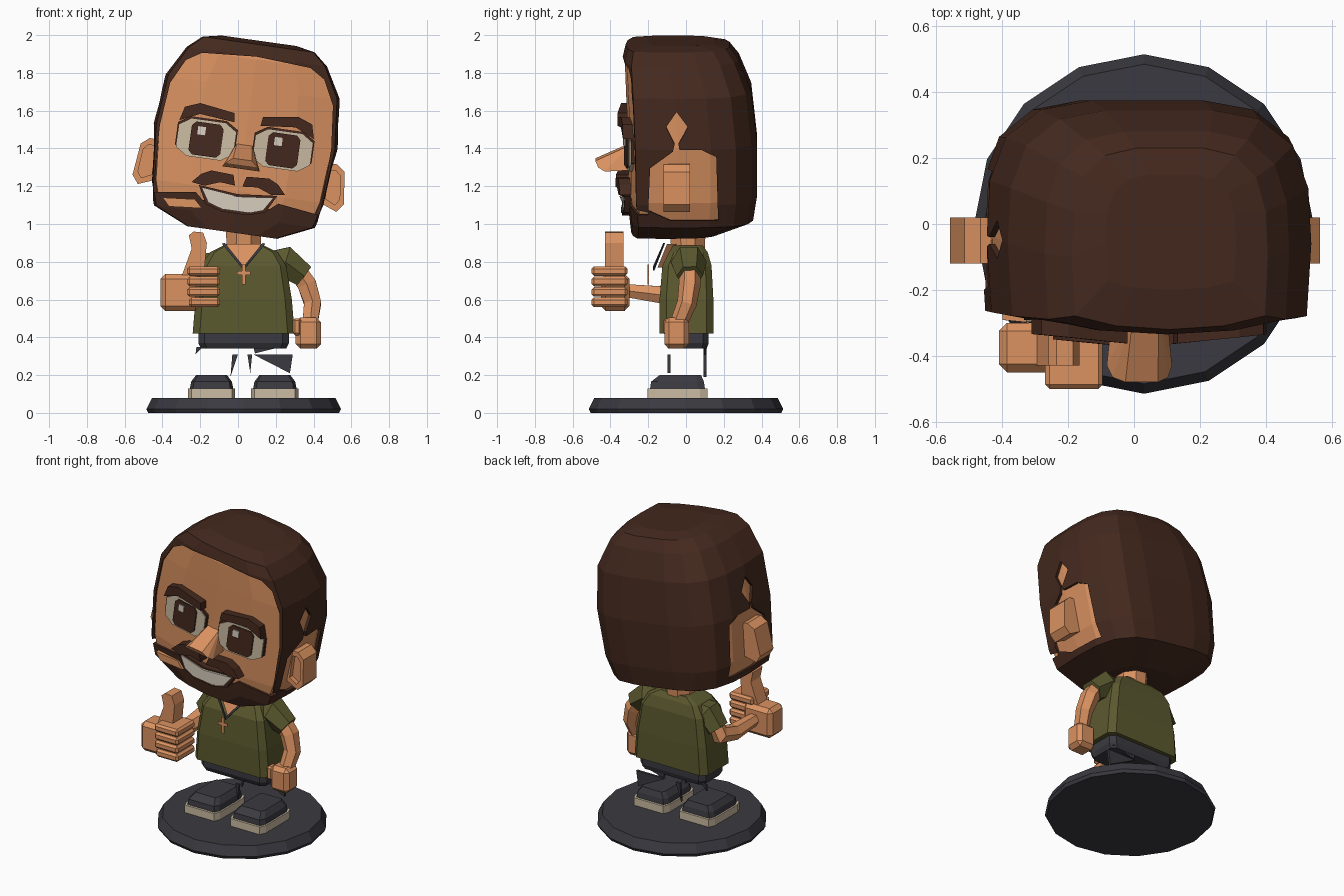
import bpy, bmesh, math
from mathutils import Vector, Matrix

if "Cube" in bpy.data.objects:
    bpy.data.objects.remove(bpy.data.objects["Cube"])


def material(name, rgb):
    m = bpy.data.materials.new(name)
    m.use_nodes = True
    m.diffuse_color = (*rgb, 1)
    m.node_tree.nodes["Principled BSDF"].inputs["Base Color"].default_value = (*rgb, 1)
    return m


HAIR = material("dark brown hair", (.058, .022, .013))
SKIN = material("warm skin", (.71, .29, .12))
SHIRT = material("olive cloth", (.105, .1, .028))
DARK = material("charcoal", (.042, .042, .052))
CREAM = material("cream", (.6, .5, .36))
WHITE = material("tooth white", (.7, .62, .53))


def finish(bm, name, mat):
    bmesh.ops.recalc_face_normals(bm, faces=bm.faces)
    me = bpy.data.meshes.new(name)
    bm.to_mesh(me)
    bm.free()
    me.materials.append(mat)
    ob = bpy.data.objects.new(name, me)
    bpy.context.scene.collection.objects.link(ob)
    return ob


def rings(name, loops, mat):
    """Closed skin through equal-length loops of points."""
    bm = bmesh.new()
    vs = [[bm.verts.new(p) for p in loop] for loop in loops]
    n = len(vs[0])
    for a, b in zip(vs, vs[1:]):
        for i in range(n):
            bm.faces.new((a[i], a[(i + 1) % n], b[(i + 1) % n], b[i]))
    bm.faces.new(vs[0])
    bm.faces.new(vs[-1])
    return finish(bm, name, mat)


def loft(name, half, levels, mat, cx=0, scale=1):
    """half: right half outline in unit size; levels: (z, half width, y front, y back)."""
    outline = half + [(-x, y) for x, y in reversed(half) if x > 0]
    loops = []
    for z, hx, y0, y1 in levels:
        mid, hy = (y0 + y1) / 2, (y1 - y0) / 2 * scale
        loops.append([(cx + x * hx * scale, mid + y * hy, z * scale) for x, y in outline])
    return rings(name, loops, mat)


def prism(name, pts, lo, hi, mat, axis="y"):
    def at(t):
        return [(a, t, b) if axis == "y" else (t, a, b) for a, b in pts]
    return rings(name, [at(lo), at(hi)], mat)


def hull(name, pts, mat):
    bm = bmesh.new()
    bmesh.ops.convex_hull(bm, input=[bm.verts.new(p) for p in pts])
    return finish(bm, name, mat)


def box(name, lo, hi, mat, bevel=0):
    bm = bmesh.new()
    bmesh.ops.create_cube(bm, size=1)
    for v in bm.verts:
        v.co = [l + (c + .5) * (h - l) for c, l, h in zip(v.co, lo, hi)]
    if bevel:
        bmesh.ops.bevel(bm, geom=bm.edges[:], offset=bevel, segments=1, affect="EDGES")
    return finish(bm, name, mat)


def limb(name, path, radii, mat, side=(0, 1, 0), sides=6):
    """Tapered tube along a path; side is a direction across the bend."""
    path, loops = [Vector(p) for p in path], []
    for i, (p, r) in enumerate(zip(path, radii)):
        along = path[min(i + 1, len(path) - 1)] - path[max(i - 1, 0)]
        u = along.cross(Vector(side)).normalized()
        v = along.cross(u).normalized()
        loops.append([p + (u * math.cos(t) + v * math.sin(t)) * r
                      for t in (2 * math.pi * (k + .5) / sides for k in range(sides))])
    return rings(name, loops, mat)


def mirrored(pts, s):
    return [(x * s, z) for x, z in pts]


# ---- head, built upright and tilted at the end
head = []
HEAD_OUTLINE = [(0, -1), (.55, -.96), (.97, -.85), (1, -.2), (.98, .3),
                (.88, .68), (.66, .92), (.35, 1), (0, 1)]
HEAD_LEVELS = [(-.51, .24, -.29, .16), (-.425, .43, -.3, .355), (-.30, .468, -.315, .375),
               (0, .492, -.32, .375), (.27, .465, -.33, .345), (.43, .375, -.335, .28),
               (.495, .3, -.32, .23), (.515, .2, -.2, .15)]
head.append(loft("face", HEAD_OUTLINE, HEAD_LEVELS, SKIN, scale=.965))
hair = loft("hair_and_beard", HEAD_OUTLINE, HEAD_LEVELS, HAIR)
head.append(hair)

# openings for the face and the ears
face_half = [(0, -.36), (.18, -.36), (.22, -.325), (.445, -.355), (.458, 0),
             (.435, .23), (.37, .36), (.29, .41), (0, .43)]
face_cut = prism("face_cutter", face_half + [(-x, z) for x, z in reversed(face_half) if x > 0],
                 -1, -.2, HAIR)
ear_cut = prism("ear_cutter", [(-.2, -.33), (-.08, -.385), (.17, -.385), (.16, -.04), (.08, 0),
                               (-.035, 0), (-.04, .03), (.01, .12), (-.05, .2), (-.105, .12),
                               (-.06, .03), (-.07, -.01), (-.19, -.1)], -1, 1, HAIR, "x")
for cutter in (face_cut, ear_cut):
    cutter.hide_render = True
    mod = hair.modifiers.new("cut", "BOOLEAN")
    mod.operation, mod.solver, mod.object = "DIFFERENCE", "EXACT", cutter
bpy.context.view_layer.update()
cut_mesh = bpy.data.meshes.new_from_object(
    hair.evaluated_get(bpy.context.evaluated_depsgraph_get()))
hair.modifiers.clear()
hair.data = cut_mesh
for cutter in (face_cut, ear_cut):
    bpy.data.objects.remove(cutter)


def feature(name, pts, front, mat):
    """Raised plate that follows the bow of the face."""
    ob = prism(name, pts, -.26, front, mat)
    for v in ob.data.vertices:
        v.co.y += .1 * abs(v.co.x)
    head.append(ob)


def octagon(cx, cz, w, h, k=.6):
    return [(cx + x * w, cz + z * h) for x, z in
            ((-1, -k), (-k, -1), (k, -1), (1, -k), (1, k), (k, 1), (-k, 1), (-1, k))]


for s, side in ((1, "left"), (-1, "right")):
    ex, ez = .205 * s, -.042
    feature(side + "_lash", octagon(ex, ez + .012, .16, .1), -.327, HAIR)
    feature(side + "_eye", octagon(ex, ez, .152, .1), -.333, CREAM)
    feature(side + "_iris", octagon(ex, ez, .085, .088, .75), -.341, HAIR)
    feature(side + "_glint", octagon(ex - .03, .001, .021, .022, .9), -.348, WHITE)
    brow = [(.36, .04), (.34, .115), (.262, .145), (.077, .118), (.07, .07), (.255, .088)]
    feature(side + "_brow", mirrored(brow, s), -.37, HAIR)
    tache = [(.25, -.275), (.205, -.225), (.155, -.2), (.035, -.207), (.02, -.262),
             (.1, -.255), (.18, -.285)]
    feature(side + "_moustache", mirrored(tache, s), -.375, HAIR)
    # ear with a sunken front
    ear = [(.44, -.08), (.5, -.075), (.545, -.11), (.565, -.28), (.53, -.325), (.44, -.29)]
    inner = [(.5 + (x - .5) * .6, -.2 + (z + .2) * .72) for x, z in ear]
    head.append(rings(side + "_ear", [[(x * s, y, z) for x, z in pts] for pts, y in
                      ((ear, .02), (ear, -.12), (inner, -.12), (inner, -.09))], SKIN))

feature("mouth", [(-.21, -.285), (0, -.305), (.21, -.285), (.16, -.38),
                  (.07, -.408), (-.07, -.408), (-.16, -.38)], -.345, HAIR)
feature("teeth", [(-.19, -.298), (0, -.318), (.19, -.298), (.145, -.37),
                  (.07, -.395), (-.07, -.395), (-.145, -.37)], -.352, WHITE)
feature("cheek_gap", [(-.39, -.378), (-.22, -.363), (-.175, -.405), (-.35, -.42)], -.33, SKIN)
head.append(hull("nose", [(s * x, y, z) for s in (1, -1) for x, y, z in
                          ((.04, -.29, -.035), (.05, -.48, -.12), (.085, -.465, -.15),
                           (.1, -.43, -.17), (.085, -.28, -.165))], SKIN))
tilt = Matrix.Translation((.04, 0, 1.46)) @ Matrix.Rotation(math.radians(8), 4, "Y")
for ob in head:
    ob.data.transform(tilt)

# ---- body
CX = .03
BLOCK = [(.86, -1), (1, -.75), (1, .75), (.86, 1)]
loft("shirt", BLOCK, [(.42, .27, -.14, .145), (.6, .255, -.14, .145), (.78, .225, -.125, .135),
                      (.85, .18, -.09, .115), (.885, .11, -.07, .09)], SHIRT, CX)
loft("trousers", BLOCK, [(.34, .225, -.095, .11), (.37, .24, -.11, .12), (.43, .24, -.11, .12)],
     DARK, CX)
limb("neck", [(CX, .01, .84), (CX, .01, 1.02)], [.095, .105], SKIN, sides=8)
hull("open_collar", [(CX + x, y + d, z) for d in (0, .05) for x, y, z in
                     ((-.095, -.1, .895), (.095, -.1, .895), (0, -.15, .77))], SKIN)
for s, side in ((1, "left"), (-1, "right")):
    hull(side + "_collar_trim", [(CX + s * x, y + d, z) for d in (0, .008) for x, y, z in
         ((.1, -.12, .9), (.115, -.12, .895), (0, -.175, .755), (0, -.175, .775))], DARK)
box("pendant_upright", (CX - .009, -.205, .68), (CX + .009, -.197, .785), SKIN)
box("pendant_bar", (CX - .035, -.205, .73), (CX + .035, -.197, .75), SKIN)

# ---- arms
limb("left_sleeve", [(.15, .015, .79), (.25, .015, .8), (.35, .02, .725)], [.07, .095, .07], SHIRT)
limb("left_arm", [(.31, .02, .76), (.365, .02, .68), (.395, .005, .58), (.38, -.045, .46)],
     [.055, .058, .052, .045], SKIN)
box("left_hand", (.305, -.115, .34), (.44, .015, .505), SKIN, .025)
box("left_thumb", (.29, -.12, .41), (.335, -.06, .5), SKIN, .012)
limb("right_sleeve", [(-.09, .015, .79), (-.17, .015, .78), (-.235, .01, .69)],
     [.07, .09, .075], SHIRT)
limb("right_arm", [(-.2, .01, .74), (-.25, 0, .65), (-.265, -.13, .625), (-.29, -.34, .65)],
     [.055, .06, .052, .038], SKIN, (1, 0, 0))
box("right_palm", (-.41, -.45, .54), (-.2, -.3, .735), SKIN, .025)
for i in range(4):
    z = .56 + i * .055
    box("right_finger_%d" % (i + 1), (-.27 + .01 * (i == 0), -.5, z), (-.095, -.31, z + .051),
        SKIN, .013)
prism("right_thumb", [(-.3, .72), (-.18, .74), (-.165, .9), (-.185, .955), (-.235, .96),
                      (-.26, .94), (-.245, .87)], -.43, -.33, SKIN)

# ---- ragged trouser legs
SHARDS = [((-.22, .35), (-.185, .35), (-.225, .31), .1), ((-.03, .31), (0, .31), (-.04, .19), .1),
          ((.08, .31), (.29, .31), (.275, .21), .1), ((.08, .355), (.25, .355), (.09, .315), .1),
          ((.05, .31), (.075, .31), (.065, .21), -.09)]
for i, (a, b, c, y) in enumerate(SHARDS):
    prism("trouser_scrap_%d" % (i + 1), [a, b, c], y - .008, y + .008, DARK)

# ---- shoes and stand
for cx, side in ((.195, "left"), (-.14, "right")):
    loft(side + "_sole", BLOCK, [(.075, .125, -.205, .115), (.13, .125, -.205, .115)], CREAM, cx)
    loft(side + "_shoe", BLOCK, [(.128, .115, -.19, .1), (.165, .108, -.185, .095),
                                 (.2, .082, -.14, .08)], DARK, cx)
loops = [[(CX + r * math.sin(k * math.pi / 8), r * math.cos(k * math.pi / 8), z)
          for k in range(16)] for r, z in ((.505, 0), (.515, .02), (.485, .08))]
rings("stand", loops, DARK)
